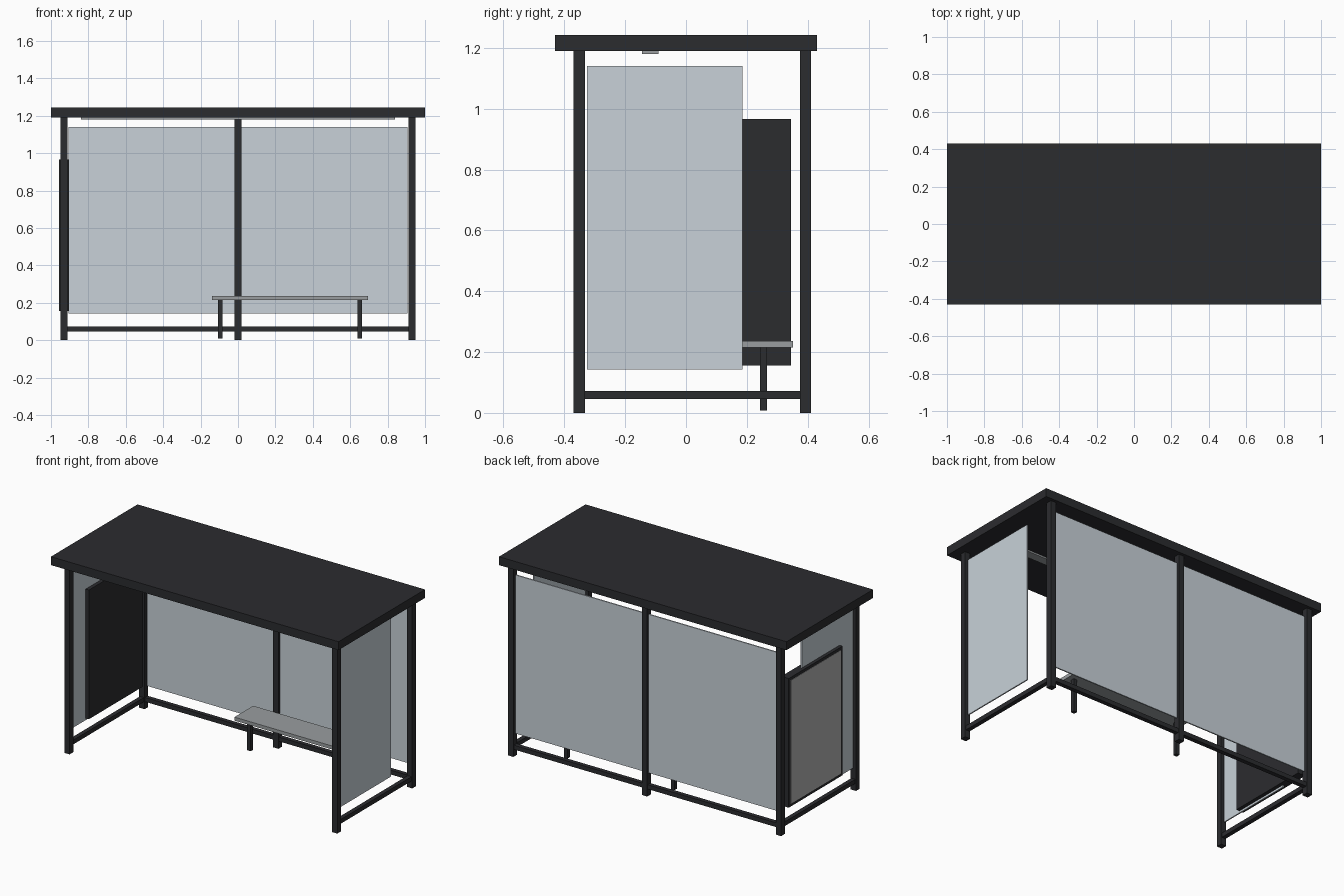
import bpy, bmesh

if "Cube" in bpy.data.objects:
    bpy.data.objects.remove(bpy.data.objects["Cube"])


def material(name, rgb):
    m = bpy.data.materials.new(name)
    m.diffuse_color = (*rgb, 1)
    m.use_nodes = True
    m.node_tree.nodes["Principled BSDF"].inputs["Base Color"].default_value = m.diffuse_color
    return m


DARK = material("dark_metal", (0.024, 0.025, 0.028))
GLASS = material("pale_glass", (0.58, 0.64, 0.69))
STEEL = material("brushed_steel", (0.32, 0.34, 0.35))
WHITE = material("poster_white", (0.45, 0.45, 0.45))


def box(name, x, y, z, mat):
    """Box from (min, max) ranges on each axis."""
    bm = bmesh.new()
    bmesh.ops.create_cube(bm, size=1)
    for v in bm.verts:
        v.co = [r[0] if c < 0 else r[1] for c, r in zip(v.co, (x, y, z))]
    me = bpy.data.meshes.new(name)
    bm.to_mesh(me)
    bm.free()
    me.materials.append(mat)
    ob = bpy.data.objects.new(name, me)
    bpy.context.collection.objects.link(ob)
    return ob


def span(centre, width):
    return (centre - width / 2, centre + width / 2)


POST_X, FRONT_Y, BACK_Y = 0.931, -0.351, 0.393
POST_W, RAIL_W, GLASS_T = 0.037, 0.027, 0.008
RAIL_Z, GLASS_Z = (0.045, 0.072), (0.143, 1.14)

# Roof and the light strip beneath it
box("roof", (-1, 1), (-0.43, 0.43), (1.19, 1.243), DARK)
box("light_strip", (-0.84, 0.84), (-0.145, -0.09), (1.18, 1.19), STEEL)

# Side frames: two posts, a low rail and a partial glass pane each
for side, x in (("left", -POST_X), ("right", POST_X)):
    for end, y in (("front", FRONT_Y), ("back", BACK_Y)):
        box(f"{side}_{end}_post", span(x, POST_W), span(y, POST_W), (0, 1.19), DARK)
    box(f"{side}_rail", span(x, RAIL_W), (FRONT_Y, BACK_Y), RAIL_Z, DARK)
    box(f"{side}_glass", span(x, GLASS_T), (-0.325, 0.185), GLASS_Z, GLASS)

# Back wall: middle post, low rail and glass
box("middle_post", span(0, POST_W), span(BACK_Y, POST_W), (0, 1.19), DARK)
box("back_rail", (-POST_X, POST_X), span(BACK_Y, RAIL_W), RAIL_Z, DARK)
for side, x in (("left", (-0.907, 0)), ("right", (0, 0.907))):
    box(f"back_{side}_glass", x, span(BACK_Y, GLASS_T), GLASS_Z, GLASS)

# Poster case on the left side with a pale outer face
box("poster_case", (-0.956, -0.904), (-0.19, 0.345), (0.155, 0.967), DARK)
box("poster_panel", (-0.958, -0.95), (-0.172, 0.327), (0.173, 0.949), WHITE)

# Bench
box("bench_seat", (-0.14, 0.695), (0.165, 0.351), (0.215, 0.237), STEEL)
for side, x in (("left", -0.094), ("right", 0.65)):
    box(f"bench_{side}_leg", span(x, 0.024), span(0.255, 0.024), (0.008, 0.216), DARK)
